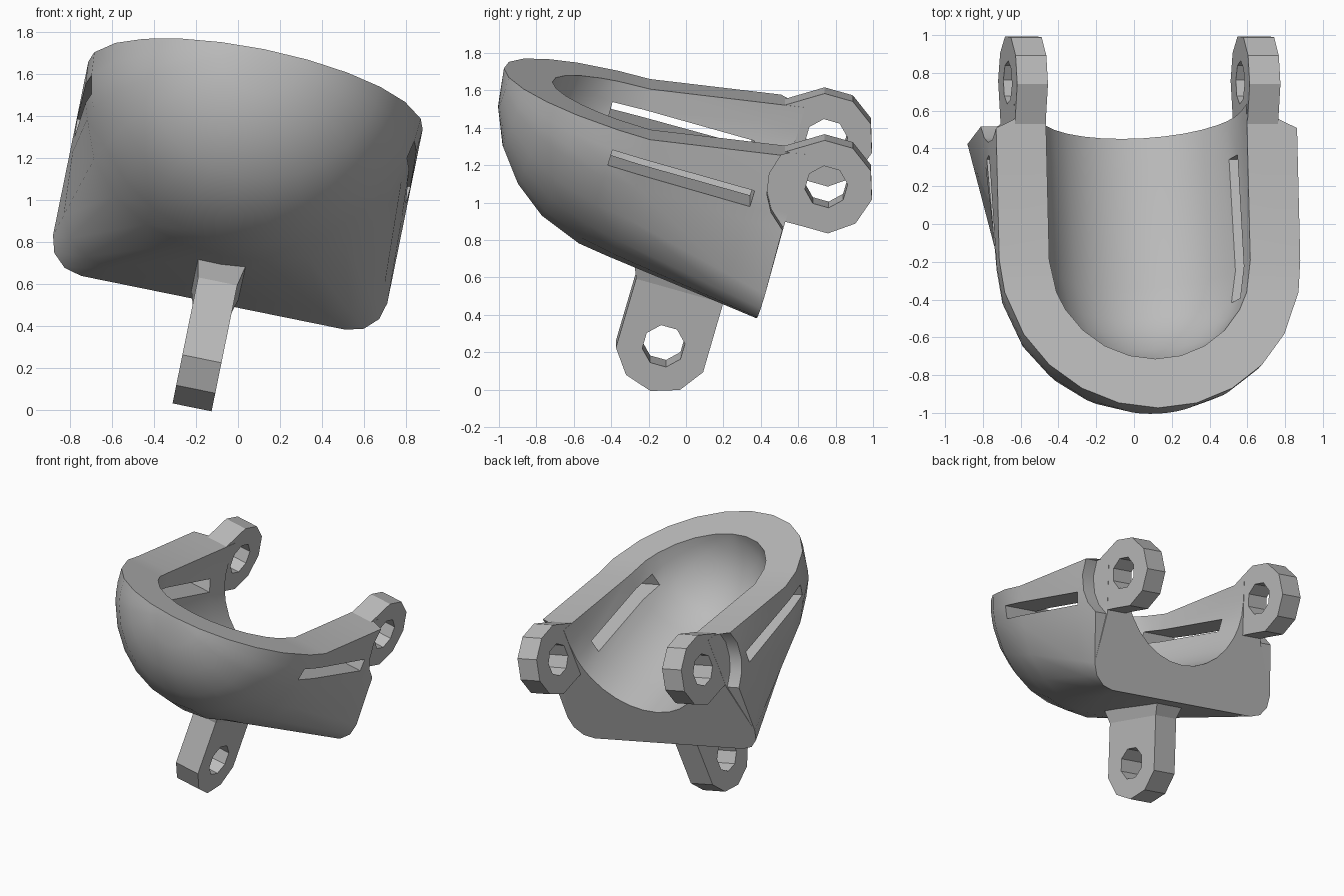
import bpy, bmesh
from math import sin, cos, asin, sqrt, pi, radians
from mathutils import Matrix, Vector

cube = bpy.data.objects.get("Cube")
if cube:
    bpy.data.objects.remove(cube, do_unlink=True)

# The whole part is rolled and pitched, so it is built in its own upright frame
TILT = Matrix.Rotation(radians(11.5), 4, 'Y') @ Matrix.Rotation(radians(-16), 4, 'X')
MID = -0.217                     # centre plane
PIVOT_V, PIVOT_W = 0.388, 1.367  # hinge axis
BALL_V, BALL_W = -0.594, 1.375   # centre of the rounded nose
OUTER, INNER, EAR = 0.813, 0.543, 0.712
CORNER, CLEAR = 0.17, 0.318
BACK, SLOT_FRONT, SLOT_BACK = 0.23, -0.77, 0.02
DROPS = (0, 0.115, 0.205, 0.279)  # side rows: rim, slot top, slot bottom, clearance end
LOWER = 5                         # rows from the sides down to the bottom
SLOT_ROW = 2

grey = bpy.data.materials.new("plain grey")
grey.use_nodes = True
colour = (0.5, 0.5, 0.5, 1)
grey.diffuse_color = colour
grey.node_tree.nodes["Principled BSDF"].inputs["Base Color"].default_value = colour


def finish(name, bm):
    bmesh.ops.remove_doubles(bm, verts=bm.verts, dist=1e-4)
    bmesh.ops.recalc_face_normals(bm, faces=bm.faces)
    bm.transform(TILT @ Matrix.Translation((MID, 0, 0)))
    mesh = bpy.data.meshes.new(name)
    bm.to_mesh(mesh)
    bm.free()
    mesh.materials.append(grey)
    obj = bpy.data.objects.new(name, mesh)
    bpy.context.collection.objects.link(obj)
    return obj


def loft(name, sections):
    """Closed solid through loops of equal point count."""
    bm = bmesh.new()
    loops = [[bm.verts.new(p) for p in s] for s in sections]
    for a, b in zip(loops, loops[1:]):
        for i in range(len(a)):
            bm.faces.new((a[i - 1], a[i], b[i], b[i - 1]))
    bm.faces.new(loops[0])
    bm.faces.new(loops[-1])
    return finish(name, bm)


def prism(name, profile, u0, u1):
    return loft(name, [[(u, v, w) for v, w in profile] for u in (u0, u1)])


def circle(v, w, r, n, phase=0.5):
    return [(v + r * cos(2 * pi * (i + phase) / n), w + r * sin(2 * pi * (i + phase) / n))
            for i in range(n)]


def cut(target, cutter):
    cutter.hide_render = True
    mod = target.modifiers.new("cut", 'BOOLEAN')
    mod.operation, mod.solver, mod.object = 'DIFFERENCE', 'EXACT', cutter
    bpy.context.view_layer.objects.active = target
    bpy.ops.object.modifier_apply(modifier=mod.name)
    bpy.data.objects.remove(cutter, do_unlink=True)


def rim(v):
    """Rim height: level around the nose, rising toward the back."""
    return BALL_W + 0.16 * max(0, v - BALL_V)


def section(v, r, scale=1, bulge=0):
    """Half of a round U section, from rim to bottom."""
    rows = [(sqrt(r * r - (d * scale) ** 2), BALL_W - d * scale) for d in DROPS]
    start = asin(DROPS[-1] * scale / r)
    for i in range(1, LOWER + 1):
        a = start + (pi / 2 - start) * i / LOWER
        k = r * (1 + bulge * sin(2 * a) ** 2)
        rows.append((k * cos(a), BALL_W - k * sin(a)))
    return [Vector((r, v, rim(v)))] + [Vector((u, v, w)) for u, w in rows]


def squared(v):
    """Half of the squared back section with rounded lower corners."""
    low = BALL_W - OUTER
    rows = [(OUTER, BALL_W - d) for d in DROPS]
    for i in range(LOWER - 1):
        a = pi / 2 * i / (LOWER - 2)
        rows.append((OUTER - CORNER + CORNER * cos(a), low + CORNER - CORNER * sin(a)))
    rows.append((0, low))
    return [Vector((OUTER, v, rim(v)))] + [Vector((u, v, w)) for u, w in rows]


def nose(r, bulge):
    """Ball sections from the front tip to full radius."""
    rings = [[Vector((0, BALL_V - r, BALL_W))] * (len(DROPS) + LOWER + 1)]
    for deg in (15, 30, 45, 60):
        t = radians(deg)
        rings.append(section(BALL_V - r * cos(t), r * sin(t), sin(t)))
    rings.append(section(SLOT_FRONT, sqrt(r * r - (SLOT_FRONT - BALL_V) ** 2)))
    rings.append(section(BALL_V, r, 1, bulge))
    return rings


# Outer skin: nose, squared back, then the step left by the round ear clearance
outer = nose(OUTER, 0.035)
end = squared(BACK)
blend = (SLOT_BACK - BALL_V) / (BACK - BALL_V)
outer.append([a.lerp(b, blend) for a, b in zip(outer[-1], end)])
edge, step, last = [], [], []
for k, p in enumerate(end):
    if k > len(DROPS):
        edge.append(p)
        step.append(p)
        last.append(p)
        continue
    v = min(BACK, PIVOT_V - sqrt(CLEAR ** 2 - (p.z - PIVOT_W) ** 2))
    w = rim(v) if k == 0 else p.z
    edge.append(Vector((OUTER, v, w)))
    step.append(Vector((EAR, v, w)))
    last.append(Vector((EAR, BACK, p.z)))
outer += [edge, step, last]

# Inner skin: round nose and trough
inner = nose(INNER, 0) + [section(SLOT_BACK, INNER)] + [section(BACK, INNER)] * 3

# Cup-shaped shell: both skins joined at the rim, the back and the side slots
bm = bmesh.new()


def skin(halves):
    return [[bm.verts.new(p) for p in h] + [bm.verts.new((-p.x, p.y, p.z)) for p in reversed(h[:-1])]
            for h in halves]


O, I = skin(outer), skin(inner)
S, N = len(O), len(O[0])
slot_rows = (SLOT_ROW, N - 2 - SLOT_ROW)
first = 5  # section at the front of the slot
for s in range(S - 1):
    for k in range(N - 1):
        if not (k in slot_rows and s in (first, first + 1)):
            for g in (O, I):
                bm.faces.new((g[s][k], g[s][k + 1], g[s + 1][k + 1], g[s + 1][k]))


def bridge(path):
    for (a, b), (c, d) in zip(path, path[1:]):
        bm.faces.new((O[a][b], O[c][d], I[c][d], I[a][b]))


bridge([(s, 0) for s in range(S)])
bridge([(s, N - 1) for s in range(S)])
bridge([(S - 1, k) for k in range(N)])
for k in slot_rows:
    front, mid, back = first, first + 1, first + 2
    bridge([(front, k), (mid, k), (back, k), (back, k + 1), (mid, k + 1), (front, k + 1), (front, k)])
shell = finish("cup_body", bm)
parts = [shell]

# Hinge ears with their holes
for side, label in ((1, "left"), (-1, "right")):
    rounded = circle(PIVOT_V, PIVOT_W, 0.254, 10, -3)[:7]
    ear = prism(label + "_hinge_ear", rounded + [(0.1, 1.475), (0.1, 1.12)], side * 0.545, side * 0.711)
    cut(ear, prism("ear_hole", circle(PIVOT_V, PIVOT_W, 0.115, 8), side * 0.4, side * 0.9))
    parts.append(ear)

# Lower tab with its hole
TAB_V, TAB_W = -0.174, 0.172
tab = prism("lower_tab", circle(TAB_V, TAB_W, 0.255, 10, 4.5)[:6] + [(TAB_V + 0.242, 0.6), (TAB_V - 0.242, 0.6)],
            -0.095, 0.095)
cut(tab, prism("tab_hole", circle(TAB_V, TAB_W, 0.115, 8), -0.3, 0.3))
parts.append(tab)

# Flared root where the tab meets the shell
parts.append(loft("tab_root", [[(u * h, TAB_V + v * d, w) for u, v in ((-1, -1), (1, -1), (1, 1), (-1, 1))]
                               for h, d, w in ((0.094, 0.24, 0.48), (0.122, 0.29, 0.6))]))

# Smooth shading with crisp edges
bpy.ops.object.select_all(action='DESELECT')
for part in parts:
    part.select_set(True)
bpy.context.view_layer.objects.active = shell
bpy.ops.object.shade_smooth_by_angle(angle=radians(28))
